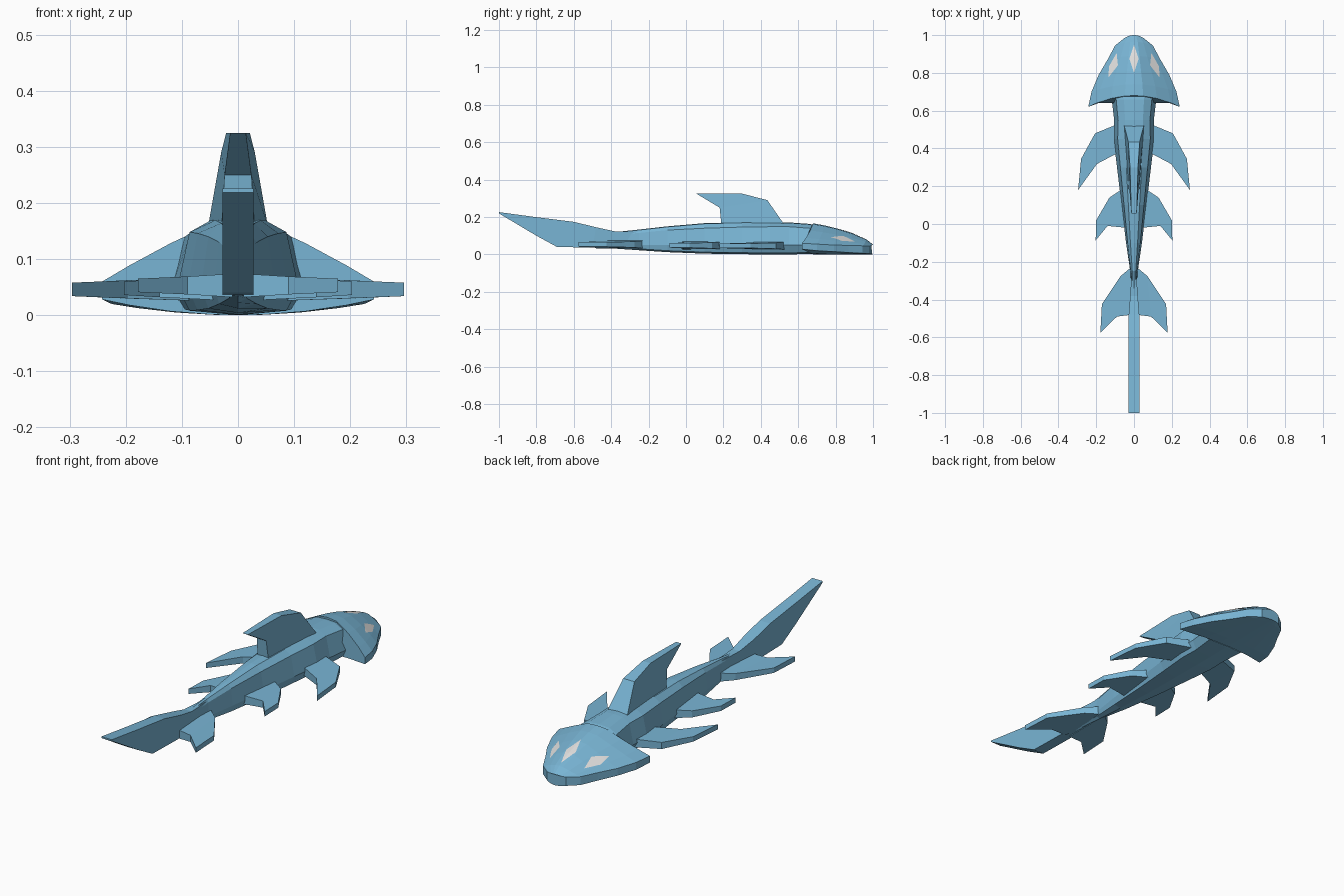
import bpy
from mathutils import Vector
from mathutils.bvhtree import BVHTree
import bmesh

if "Cube" in bpy.data.objects:
    bpy.data.objects.remove(bpy.data.objects["Cube"])


def material(name, rgb):
    m = bpy.data.materials.new(name)
    m.diffuse_color = (*rgb, 1)
    m.use_nodes = True
    m.node_tree.nodes["Principled BSDF"].inputs["Base Color"].default_value = m.diffuse_color
    return m


BLUE = material("sea_blue", (0.19, 0.46, 0.66))
PALE = material("pale_grey", (0.74, 0.73, 0.72))


def loft(name, rings, mat=BLUE):
    """Bridge closed rings of equal point count and cap both ends."""
    bm = bmesh.new()
    vs = [[bm.verts.new(p) for p in r] for r in rings]
    n = len(rings[0])
    for a, b in zip(vs, vs[1:]):
        for i in range(n):
            j = (i + 1) % n
            bm.faces.new((a[i], a[j], b[j], b[i]))
    bm.faces.new(vs[0])
    bm.faces.new(vs[-1])
    bmesh.ops.recalc_face_normals(bm, faces=bm.faces)
    me = bpy.data.meshes.new(name)
    bm.to_mesh(me)
    tree = BVHTree.FromBMesh(bm)
    bm.free()
    me.materials.append(mat)
    bpy.context.collection.objects.link(bpy.data.objects.new(name, me))
    return tree


def mirrored(half):
    """Close a ring from its right half (first and last points on x = 0)."""
    return half + [(-x, y, z) for x, y, z in half[-2:0:-1]]


# Body: bevelled sections (y, half width, top, shoulder, bottom)
rings = []
for y, w, t, s, b in [(0.78, 0.11, 0.135, 0.11, 0.01), (0.66, 0.118, 0.163, 0.14, 0.002),
                      (0.55, 0.105, 0.171, 0.148, 0), (0.45, 0.108, 0.172, 0.148, 0),
                      (0.3, 0.09, 0.172, 0.146, 0.001), (0.1, 0.066, 0.167, 0.14, 0.004),
                      (-0.1, 0.042, 0.15, 0.13, 0.012), (-0.25, 0.02, 0.133, 0.115, 0.022),
                      (-0.42, 0.013, 0.115, 0.1, 0.034)]:
    rings.append(mirrored([(0, y, t), (w * 0.45, y, t - 0.003), (w * 0.8, y, s),
                           (w, y, 0.05), (w * 0.8, y, b + 0.008), (0, y, b)]))
loft("body", rings)

# Head: swept shield (centre y, edge y, half width, top, edge top, edge bottom)
cols = [(0, 0), (0.2, 0.04), (0.5, 0.36), (0.8, 0.73), (1, 1)]
rings = []
for yc, ye, w, t, e, b in [(1.0, 0.985, 0.05, 0.052, 0.046, 0.004),
                           (0.965, 0.945, 0.1, 0.08, 0.046, 0.006),
                           (0.89, 0.87, 0.14, 0.112, 0.048, 0.01),
                           (0.81, 0.79, 0.187, 0.138, 0.05, 0.015),
                           (0.74, 0.70, 0.225, 0.155, 0.055, 0.02),
                           (0.68, 0.62, 0.242, 0.166, 0.06, 0.028)]:
    top = [(f * w, yc + (ye - yc) * f * f, t + (e - t) * h) for f, h in cols]
    low = [(f * w, yc + (ye - yc) * f * f, b * f * f) for f, h in reversed(cols)]
    rings.append(mirrored(top + low))
head = loft("head", rings)


# Eye markings: thin diamond patches draped over the head
def eye(name, corners, n=10):
    a, b, c, d = [Vector(p) for p in corners]
    bm = bmesh.new()
    grid = []
    for i in range(n + 1):
        row = []
        for j in range(n + 1):
            u, v = i / n, j / n
            p = a.lerp(b, u).lerp(d.lerp(c, u), v)
            hit = head.ray_cast(Vector((p.x, p.y, 1)), Vector((0, 0, -1)))[0]
            row.append(bm.verts.new((p.x, p.y, hit.z + 0.002)))
        grid.append(row)
    for i in range(n):
        for j in range(n):
            f = bm.faces.new((grid[i][j], grid[i + 1][j], grid[i + 1][j + 1], grid[i][j + 1]))
            f.normal_update()
            if f.normal.z < 0:
                f.normal_flip()
    me = bpy.data.meshes.new(name)
    bm.to_mesh(me)
    bm.free()
    me.materials.append(PALE)
    bpy.context.collection.objects.link(bpy.data.objects.new(name, me))


eye("eye_centre", [(0, 0.95), (0.025, 0.875), (0, 0.8), (-0.025, 0.875)])
for side, s in (("right", 1), ("left", -1)):
    eye("eye_" + side, [(s * x, y) for x, y in
                        [(0.092, 0.905), (0.132, 0.835), (0.136, 0.775), (0.085, 0.84)]])

# Side fins: (x, y) leading and trailing points per section, tapering to the tip
fins = {
    "front_fin": (0.046, [(0.06, 0.54, 0.39), (0.206, 0.48, 0.318), (0.28, 0.345, 0.18)],
                  [0.06, 0.196, 0.296]),
    "middle_fin": (0.048, [(0.04, 0.2, -0.02), (0.13, 0.14, -0.01), (0.2, 0.02, -0.087)],
                   [0.04, 0.14, 0.203]),
    "rear_fin": (0.053, [(0.01, -0.225, -0.48), (0.07, -0.275, -0.49), (0.17, -0.425, -0.575)],
                 [0.01, 0.09, 0.178]),
}
for name, (z, lead, trail_x) in fins.items():
    for side, s in (("right", 1), ("left", -1)):
        rings = []
        for (x, y1, y2), x2, t in zip(lead, trail_x, (0.021, 0.016, 0.012)):
            rings.append([(s * x, y1, z + t), (s * x, y1, z - t),
                          (s * x2, y2, z - t), (s * x2, y2, z + t)])
        loft(f"{name}_{side}", rings)


# Upright fins: sections of two (y, z, half width) points
def upright(name, pairs):
    loft(name, [[(-w1, y1, z1), (w1, y1, z1), (w2, y2, z2), (-w2, y2, z2)]
                for (y1, z1, w1), (y2, z2, w2) in pairs])


upright("dorsal_fin", [((0.525, 0.16, 0.053), (0.19, 0.15, 0.03)),
                       ((0.435, 0.29, 0.03), (0.18, 0.25, 0.024)),
                       ((0.3, 0.325, 0.021), (0.055, 0.325, 0.014))])
upright("tail", [((-0.25, 0.122, 0.012), (-0.25, 0.035, 0.012)),
                 ((-0.38, 0.123, 0.02), (-0.38, 0.034, 0.02)),
                 ((-0.48, 0.145, 0.028), (-0.5, 0.036, 0.028)),
                 ((-0.6, 0.174, 0.028), (-0.69, 0.04, 0.028)),
                 ((-0.8, 0.199, 0.028), (-0.8, 0.1, 0.028)),
                 ((-1.0, 0.226, 0.028), (-1.0, 0.219, 0.028))])
